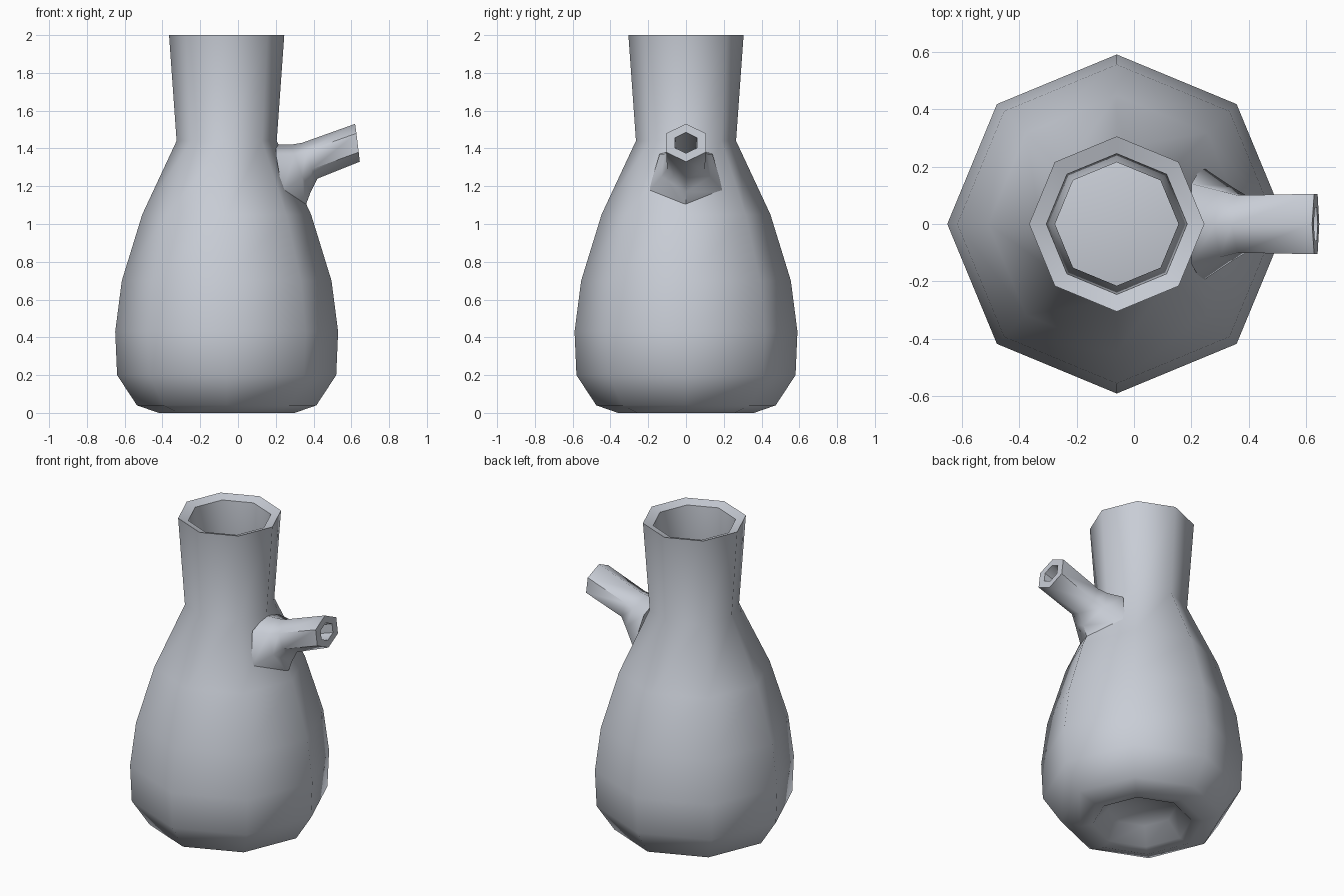
import bpy, bmesh, math
from mathutils import Vector

cube = bpy.data.objects.get("Cube")
if cube:
    bpy.data.objects.remove(cube, do_unlink=True)

glass = bpy.data.materials.new("pale_grey")
glass.use_nodes = True
GREY = (0.58, 0.61, 0.67, 1)
glass.diffuse_color = GREY
glass.node_tree.nodes["Principled BSDF"].inputs["Base Color"].default_value = GREY


def loft(name, rings, caps):
    """Skin a list of equal-length closed rings; optionally cap both ends."""
    bm = bmesh.new()
    loops = [[bm.verts.new(p) for p in ring] for ring in rings]
    n = len(loops[0])
    for a, b in zip(loops, loops[1:]):
        for i in range(n):
            j = (i + 1) % n
            bm.faces.new((a[i], a[j], b[j], b[i]))
    if caps:
        bm.faces.new(loops[0])
        bm.faces.new(loops[-1])
    bmesh.ops.remove_doubles(bm, verts=bm.verts, dist=0.0005)
    bmesh.ops.recalc_face_normals(bm, faces=bm.faces)
    mesh = bpy.data.meshes.new(name)
    bm.to_mesh(mesh)
    bm.free()
    mesh.materials.append(glass)
    obj = bpy.data.objects.new(name, mesh)
    bpy.context.collection.objects.link(obj)
    bpy.ops.object.select_all(action='DESELECT')
    obj.select_set(True)
    bpy.context.view_layer.objects.active = obj
    bpy.ops.object.shade_smooth_by_angle(angle=math.radians(62))
    return obj


# Flask body: eight-sided lathe, from the base recess up the outside and back down inside
SIDES, AXIS_X = 8, -0.06
outside = [(0, 0.12), (0.2, 0.1), (0.29, 0.01), (0.36, 0), (0.475, 0.04), (0.58, 0.2),
           (0.59, 0.43), (0.555, 0.7), (0.447, 1.05), (0.265, 1.44), (0.305, 2)]
inside = [(0.245, 1.98), (0.215, 1.44), (0.4, 1.05), (0.505, 0.7), (0.54, 0.43),
          (0.53, 0.22), (0.43, 0.1), (0.22, 0.15), (0, 0.17)]


def circle(r, z):
    turns = [math.tau * i / SIDES for i in range(SIDES)]
    return [(AXIS_X + r * math.cos(t), r * math.sin(t), z) for t in turns]


loft("flask_body", [circle(r, z) for r, z in outside + inside], False)


# Side spout: six-sided tube with a flared root and a bored tip
def hexagon(top, upper, lower, bottom):
    """Ring from two centre points (x, z) and two mirrored points (x, y, z)."""
    (ux, uy, uz), (lx, ly, lz) = upper, lower
    return [Vector(p) for p in ((top[0], 0, top[1]), (ux, uy, uz), (lx, ly, lz),
                                (bottom[0], 0, bottom[1]), (lx, -ly, lz), (ux, -uy, uz))]


def shrink(ring, factor, shift=Vector()):
    centre = sum(ring, Vector()) / len(ring)
    return [centre + (p - centre) * factor + shift for p in ring]


root = hexagon((0.2, 1.42), (0.2, 0.14, 1.37), (0.235, 0.2, 1.17), (0.355, 1.09))
flare = hexagon((0.28, 1.42), (0.3, 0.115, 1.37), (0.34, 0.13, 1.25), (0.385, 1.17))
neck = hexagon((0.34, 1.43), (0.36, 0.1, 1.385), (0.39, 0.1, 1.29), (0.42, 1.24))
tip = hexagon((0.62, 1.53), (0.627, 0.105, 1.48), (0.639, 0.105, 1.38), (0.645, 1.33))
bore_end = shrink(tip, 0.48, Vector((-0.32, 0, -0.11)))
loft("side_spout", [root, flare, neck, tip, shrink(tip, 0.55), bore_end], True)
